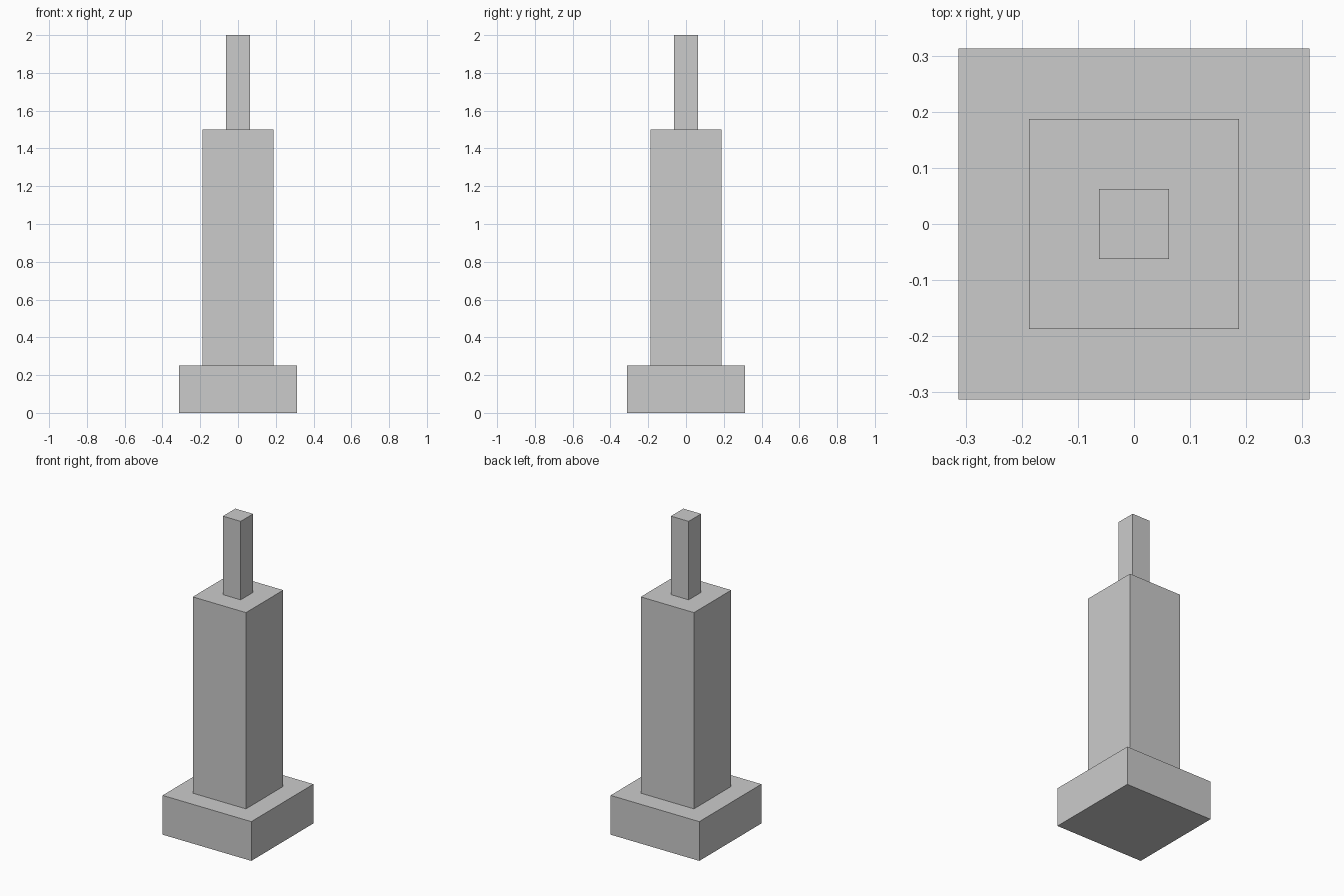
import bpy

if "Cube" in bpy.data.objects:
    bpy.data.objects.remove(bpy.data.objects["Cube"])


def box(name, width, z0, z1):
    """Square block centred on the z axis, from z0 to z1."""
    bpy.ops.mesh.primitive_cube_add(size=1, location=(0, 0, (z0 + z1) / 2))
    ob = bpy.context.object
    ob.name = name
    ob.scale = (width, width, z1 - z0)
    bpy.ops.object.transform_apply(location=False, rotation=False, scale=True)
    return ob


# Three stacked square tiers
box("base", 0.625, 0.0, 0.25)
box("column", 0.375, 0.25, 1.5)
box("spire", 0.125, 1.5, 2.0)
